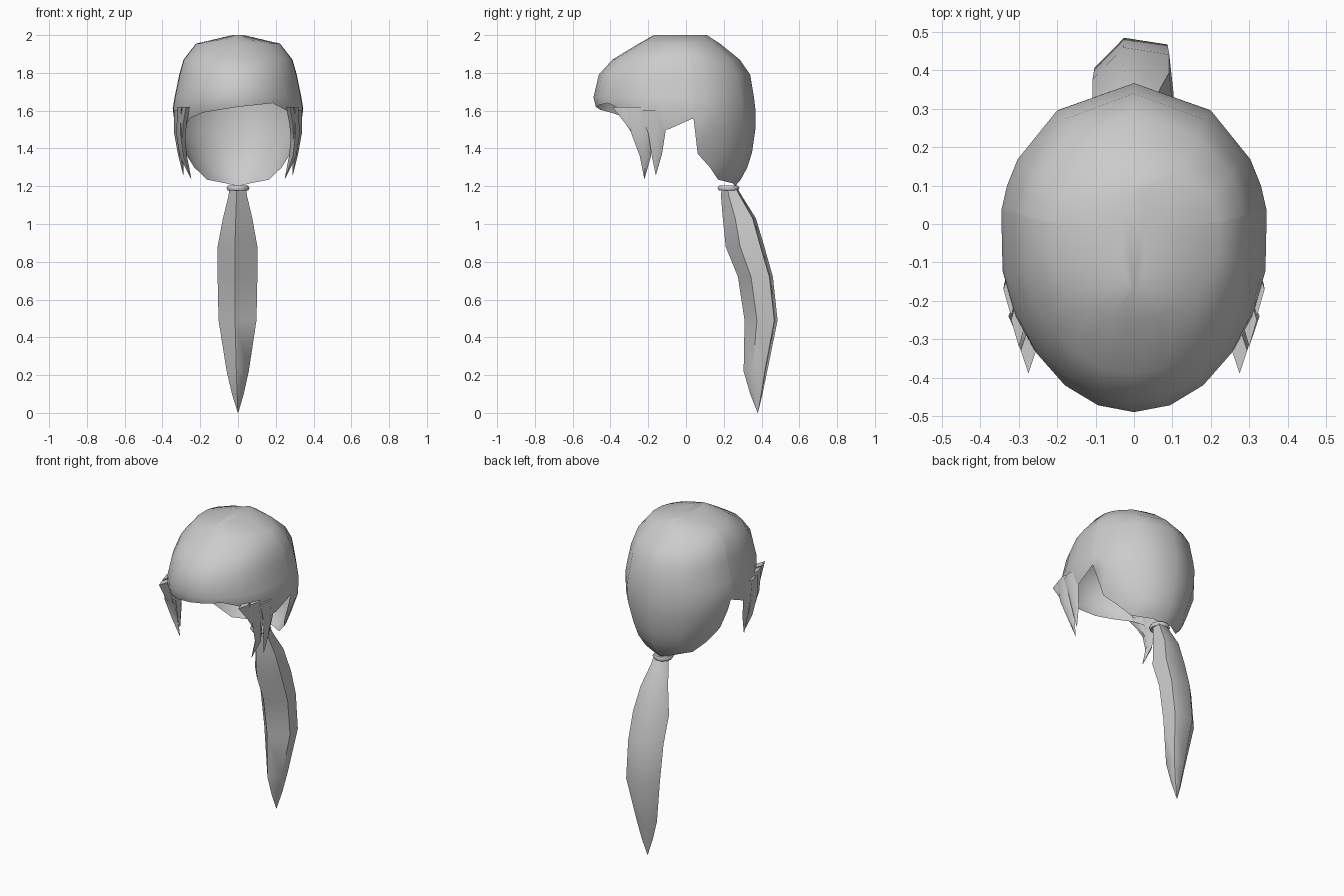
import bpy, bmesh, math

if "Cube" in bpy.data.objects:
    bpy.data.objects.remove(bpy.data.objects["Cube"])

hair = bpy.data.materials.new("hair grey")
hair.diffuse_color = (0.6, 0.6, 0.6, 1)
hair.use_nodes = True
hair.node_tree.nodes["Principled BSDF"].inputs["Base Color"].default_value = hair.diffuse_color


def finish(bm, name, sharp=60):
    bmesh.ops.remove_doubles(bm, verts=bm.verts, dist=0.0008)
    bmesh.ops.recalc_face_normals(bm, faces=bm.faces)
    me = bpy.data.meshes.new(name)
    bm.to_mesh(me)
    bm.free()
    ob = bpy.data.objects.new(name, me)
    bpy.context.collection.objects.link(ob)
    me.materials.append(hair)
    bpy.ops.object.select_all(action='DESELECT')
    bpy.context.view_layer.objects.active = ob
    ob.select_set(True)
    bpy.ops.object.shade_smooth_by_angle(angle=math.radians(sharp))
    return ob


def loft(name, profile, sections):
    """Sweep a unit profile through sections (x, y, z, half width x, half width y)."""
    bm = bmesh.new()
    rings = [[bm.verts.new((x + px * rx, y + py * ry, z)) for px, py in profile]
             for x, y, z, rx, ry in sections]
    n = len(profile)
    for a, b in zip(rings, rings[1:]):
        for i in range(n):
            j = (i + 1) % n
            bm.faces.new((a[i], a[j], b[j], b[i]))
    bm.faces.new(rings[0])
    return finish(bm, name)


# Cap levels: z, half width, front y, back y, y of the widest point
levels = [
    (2.00, 0.03, -0.17, 0.11, -0.03),
    (1.955, 0.225, -0.25, 0.18, -0.03),
    (1.87, 0.292, -0.39, 0.285, -0.03),
    (1.79, 0.315, -0.462, 0.34, -0.03),
    (1.67, 0.340, -0.49, 0.36, -0.03),
    (1.61, 0.350, -0.475, 0.367, -0.03),
    (1.50, 0.335, -0.42, 0.367, -0.01),
    (1.38, 0.285, -0.40, 0.35, 0.00),
    (1.30, 0.245, -0.30, 0.325, 0.03),
    (1.235, 0.19, -0.20, 0.29, 0.05),
    (1.20, 0.05, 0.10, 0.26, 0.20),
]


def cap_point(t, z):
    for a, b in zip(levels, levels[1:]):
        if z >= b[0]:
            break
    k = (a[0] - z) / (a[0] - b[0])
    w, yf, yb, yc = (p + (q - p) * k for p, q in zip(a[1:], b[1:]))
    c = math.cos(t)
    return w * math.sin(t), yc + c * ((yb - yc) if c > 0 else (yc - yf)), z


# Hem height for each direction, in degrees from the back: (angle, right, left)
hem = [(0, 1.20, 1.20), (35, 1.215, 1.215), (60, 1.235, 1.235), (71, 1.30, 1.30),
       (80, 1.37, 1.37), (81, 1.56, 1.56), (102, 1.50, 1.50), (118, 1.49, 1.49),
       (132, 1.60, 1.56), (148, 1.64, 1.59), (164, 1.63, 1.605), (180, 1.62, 1.62)]
columns = [(a, r) for a, r, l in hem] + [(-a, l) for a, r, l in hem[-2:0:-1]]

# Hair cap: open shell hanging from the crown to the hem
bm = bmesh.new()
grid = [[bm.verts.new(cap_point(math.radians(a), max(lv[0], h))) for lv in levels]
        for a, h in columns]
for i, col in enumerate(grid):
    nxt = grid[(i + 1) % len(grid)]
    for j in range(len(levels) - 1):
        bm.faces.new((col[j], col[j + 1], nxt[j + 1], nxt[j]))
bm.faces.new([c[0] for c in grid])
bmesh.ops.dissolve_degenerate(bm, edges=bm.edges, dist=0.0005)
finish(bm, "hair_cap", 80)

# Side locks: flat tapering strands in front of each ear
diamond = [(1, 0), (0, 1), (-1, 0), (0, -1)]
locks = {
    "long_lock": [(0.300, -0.25, 1.62, 0.02, 0.07), (0.305, -0.24, 1.48, 0.022, 0.05),
                  (0.290, -0.215, 1.36, 0.02, 0.03), (0.248, -0.22, 1.24, 0.001, 0.001)],
    "rear_lock": [(0.320, -0.17, 1.60, 0.02, 0.07), (0.318, -0.155, 1.48, 0.02, 0.045),
                  (0.303, -0.155, 1.37, 0.015, 0.028), (0.290, -0.16, 1.26, 0.001, 0.001)],
    "front_lock": [(0.275, -0.33, 1.62, 0.02, 0.06), (0.290, -0.285, 1.53, 0.018, 0.035),
                   (0.295, -0.235, 1.44, 0.015, 0.025), (0.285, -0.20, 1.35, 0.001, 0.001)],
}
for side, s in (("right", 1), ("left", -1)):
    for name, path in locks.items():
        loft(f"{side}_{name}", diamond, [(s * x, *rest) for x, *rest in path])

# Ponytail: five-sided loft with a ridge along the front
tail_profile = [(-0.15, -1), (0.95, -0.25), (0.85, 0.8), (-0.25, 1), (-1, 0.1)]
tail = [(1.20, 0.045, 0.19, 0.265), (1.15, 0.05, 0.185, 0.295), (1.03, 0.08, 0.195, 0.37),
        (0.88, 0.108, 0.21, 0.415), (0.72, 0.108, 0.275, 0.46), (0.49, 0.103, 0.31, 0.485),
        (0.22, 0.06, 0.305, 0.43), (0.10, 0.032, 0.34, 0.405), (0.0, 0.001, 0.379, 0.381)]
loft("ponytail", tail_profile,
     [(0, (f + b) / 2, z, w, (b - f) / 2) for z, w, f, b in tail])

# Hair tie
bpy.ops.mesh.primitive_torus_add(major_segments=10, minor_segments=6, major_radius=0.046,
                                 minor_radius=0.015, location=(0, 0.225, 1.19))
tie = bpy.context.object
tie.name = "hair_tie"
tie.data.materials.append(hair)
bpy.ops.object.shade_smooth_by_angle(angle=math.radians(60))
